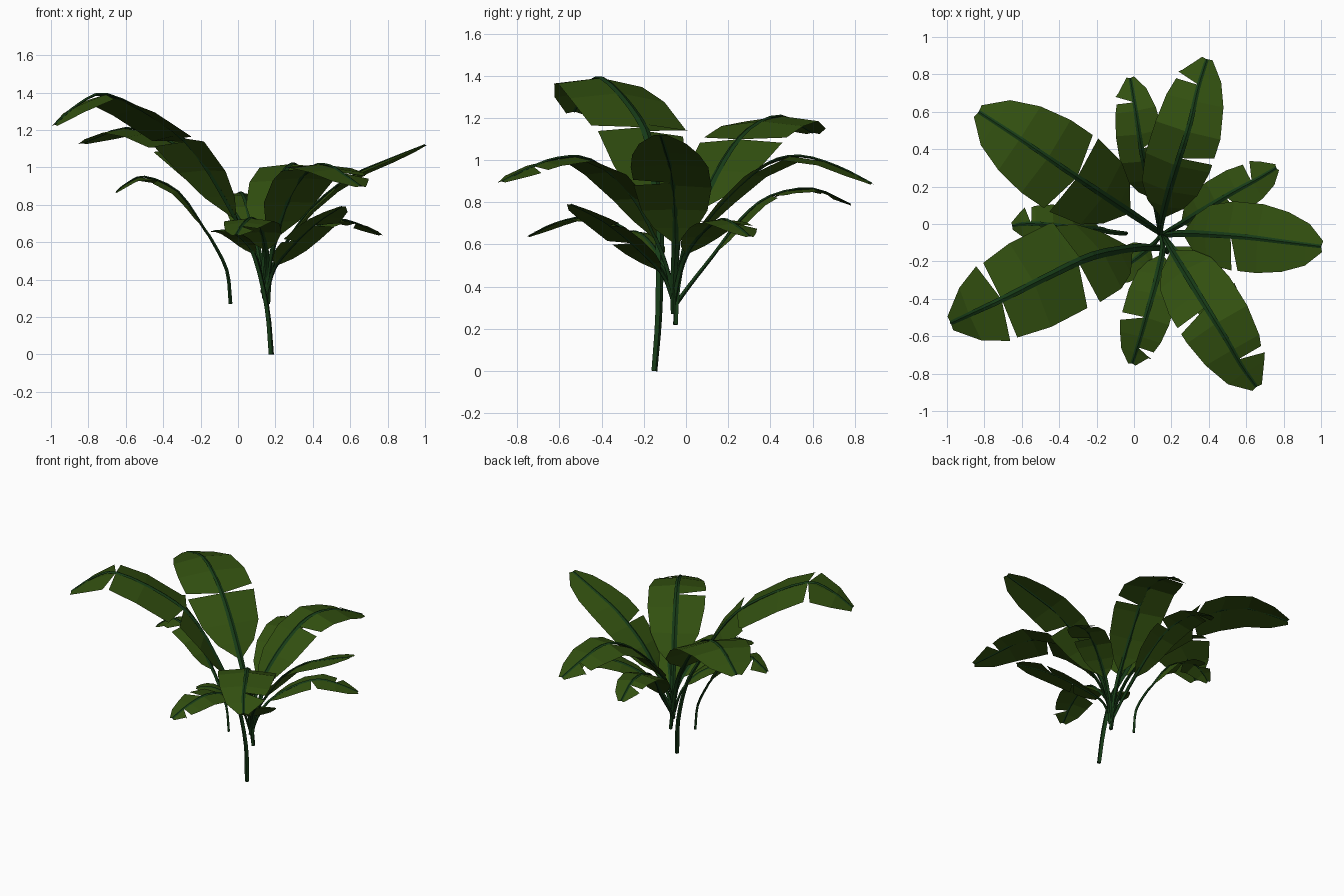
import bpy, math
from mathutils import Vector as V

if "Cube" in bpy.data.objects:
    bpy.data.objects.remove(bpy.data.objects["Cube"])


def mat(name, c):
    m = bpy.data.materials.new(name)
    m.diffuse_color = (*c, 1)
    m.use_nodes = True
    m.node_tree.nodes["Principled BSDF"].inputs["Base Color"].default_value = m.diffuse_color
    return m


BLADE = mat("leaf_green", (0.032, 0.080, 0.005))
RIB = mat("rib_green", (0.008, 0.042, 0.008))
UP = V((0, 0, 1))


def spline(pts, n=3):
    """Catmull-Rom through the points, n steps per span."""
    p = [V(q) for q in pts]
    p = [p[0] * 2 - p[1]] + p + [p[-1] * 2 - p[-2]]
    out = []
    for i in range(1, len(p) - 2):
        a, b, c, d = p[i - 1:i + 3]
        for k in range(n):
            t = k / n
            out.append(0.5 * (2 * b + (c - a) * t + (2 * a - 5 * b + 4 * c - d) * t * t
                              + (3 * b - a - 3 * c + d) * t ** 3))
    return out + [p[-2]]


def sample(path, t):
    """Point and tangent at a fraction of the path length."""
    seg = [(b - a).length for a, b in zip(path, path[1:])]
    s = t * sum(seg)
    for i, l in enumerate(seg):
        if s <= l or i == len(seg) - 1:
            return path[i].lerp(path[i + 1], s / l), (path[i + 1] - path[i]).normalized()
        s -= l


def mesh(name, verts, faces, m):
    me = bpy.data.meshes.new(name)
    me.from_pydata(verts, [], faces)
    me.materials.append(m)
    ob = bpy.data.objects.new(name, me)
    bpy.context.collection.objects.link(ob)
    return ob


OUTLINE = [(0, .05), (.1, .55), (.22, .85), (.4, 1), (.6, 1), (.76, .87), (.9, .61), (1, .16)]


def width(t):
    for (a, u), (b, w) in zip(OUTLINE, OUTLINE[1:]):
        if t <= b:
            return u + (w - u) * (t - a) / (b - a)
    return OUTLINE[-1][1]


def heading(path):
    d = path[-1] - path[0]
    return V((d.x, d.y, 0)).normalized()


def half_blade(path, sgn, half, tears, droop, inner_dir):
    """One side of the blade, split into sections at the tears."""
    verts, faces = [], []
    cuts = [0] + tears + [1]
    for k, (a, b) in enumerate(zip(cuts, cuts[1:])):
        inner = [t for t, _ in OUTLINE if a + .02 < t < b - .02]
        ts = [a] + inner + [b]
        for i, t in enumerate(ts):
            p, tan = sample(path, t)
            flat = V((tan.x, tan.y, 0)).normalized() * 2 + heading(path)
            if inner_dir and k == 0:
                flat = V(inner_dir)
            side = UP.cross(flat.normalized()) * sgn
            nor = tan.cross(side) * sgn
            w = width(t) * half
            # a torn section starts with a slanted edge
            slant = 0.05 if (i == 0 and k > 0) else 0.008
            verts += [p, p + side * w + tan * slant - nor * w * droop]
            if i:
                n = len(verts)
                faces.append((n - 4, n - 3, n - 1, n - 2))
    return verts, faces


def leaf(name, stem, blade, half, left, right, r=0.011, droop=(.11, .11), inner_dir=None):
    full = spline(stem + blade)
    path = full[len(stem) * 3:]
    # blade
    v, f = half_blade(path, 1, half, left, droop[0], inner_dir)
    v2, f2 = half_blade(path, -1, half, right, droop[1], inner_dir)
    f += [tuple(i + len(v) for i in reversed(q)) for q in f2]
    mesh(name + "_blade", v + v2, f, BLADE)
    # stem and midrib: four-sided tube, flattening along the blade
    verts, faces, n = [], [], len(full)
    side = UP.cross(heading(path))
    for i, p in enumerate(full):
        tan = (full[min(i + 1, n - 1)] - full[max(i - 1, 0)]).normalized()
        s = (side - tan * side.dot(tan)).normalized()
        nor = tan.cross(s)
        k = i / (n - 1)
        w = r * (1 + .6 * min(k / .45, 1) - .8 * max(0, k - .45) / .55)
        h = r * (1 - .65 * k)
        verts += [p + s * w, p + nor * h, p - s * w, p - nor * h]
        if i:
            b = 4 * i
            faces += [(b - 4 + j, b - 4 + (j + 1) % 4, b + (j + 1) % 4, b + j) for j in range(4)]
    faces += [(3, 2, 1, 0), tuple(4 * n - 4 + j for j in range(4))]
    mesh(name + "_stem", verts, faces, RIB)


# tall leaf at front left, the only one reaching the ground
leaf("tall_leaf", [(.178, -.15, 0), (.155, -.13, .25), (.09, -.125, .52)],
     [(-.01, -.13, .72), (-.22, -.17, 1.07), (-.42, -.26, 1.25), (-.70, -.40, 1.39),
      (-.85, -.47, 1.34), (-.98, -.53, 1.23)], .25, [.38, .75], [.36, .75], .015, (.12, .2),
     (-.83, -.56, 0))
# back left
leaf("back_left_leaf", [(.16, -.05, .22), (.13, -.04, .4), (.07, 0, .6)],
     [(-.02, .06, .76), (-.2, .18, 1.0), (-.38, .30, 1.15), (-.6, .45, 1.21), (-.83, .6, 1.13)],
     .235, [.42], [.42], .013)
# small low leaf at left
leaf("left_leaf", [(-.04, -.05, .27), (-.06, -.05, .45), (-.14, -.04, .61)],
     [(-.18, -.03, .67), (-.32, -.02, .87), (-.5, 0, .95), (-.6, 0, .91), (-.65, -.01, .87)],
     .11, [.6], [.8], .010, (.2, .2))
# right
leaf("right_leaf", [(.16, -.06, .27), (.17, -.06, .4), (.2, -.055, .5)],
     [(.26, -.05, .6), (.4, -.055, .79), (.6, -.07, .95), (.8, -.095, 1.04), (1.0, -.12, 1.12)],
     .185, [], [.42], .012)
# low back right
leaf("low_right_leaf", [(.15, -.06, .3), (.18, -.04, .42)],
     [(.25, .0, .55), (.38, .08, .66), (.53, .17, .72), (.66, .24, .69), (.76, .3, .64)],
     .12, [.75], [.5])
# front right, upper
leaf("front_right_leaf", [(.15, -.06, .3), (.165, -.08, .45)],
     [(.2, -.14, .62), (.28, -.27, .85), (.39, -.45, 1.0), (.49, -.61, 1.01), (.57, -.75, .96),
      (.655, -.87, .90)], .19, [.82], [.5], .012)
# front right, lower, under the upper one
leaf("low_front_right_leaf", [(.14, -.06, .3), (.165, -.075, .37)],
     [(.2, -.12, .47), (.31, -.25, .60), (.43, -.39, .71), (.555, -.545, .79)],
     .13, [.6], [.35], .010)
# front
leaf("front_leaf", [(.13, -.05, .33), (.15, -.09, .45)],
     [(.15, -.16, .55), (.12, -.3, .68), (.075, -.46, .73), (.03, -.62, .70), (-.01, -.745, .64)],
     .13, [.85], [.6], .011)
# short leaf tucked under the tall one
leaf("short_leaf", [(.14, -.06, .33), (.12, -.09, .45)],
     [(.09, -.12, .53), (.03, -.17, .61), (-.05, -.23, .66), (-.13, -.29, .66)],
     .09, [], [], .009)
# back right
leaf("back_right_leaf", [(.14, -.06, .3), (.14, -.04, .45)],
     [(.15, .03, .62), (.19, .19, .82), (.25, .38, .98), (.30, .54, 1.02), (.34, .72, .97),
      (.39, .88, .89)], .18, [.85], [.45], .012)
# back
leaf("back_leaf", [(.14, -.06, .3), (.13, .02, .41)],
     [(.11, .13, .55), (.07, .26, .72), (.04, .4, .83), (.01, .6, .865), (-.02, .78, .79)],
     .125, [.82], [.5])
